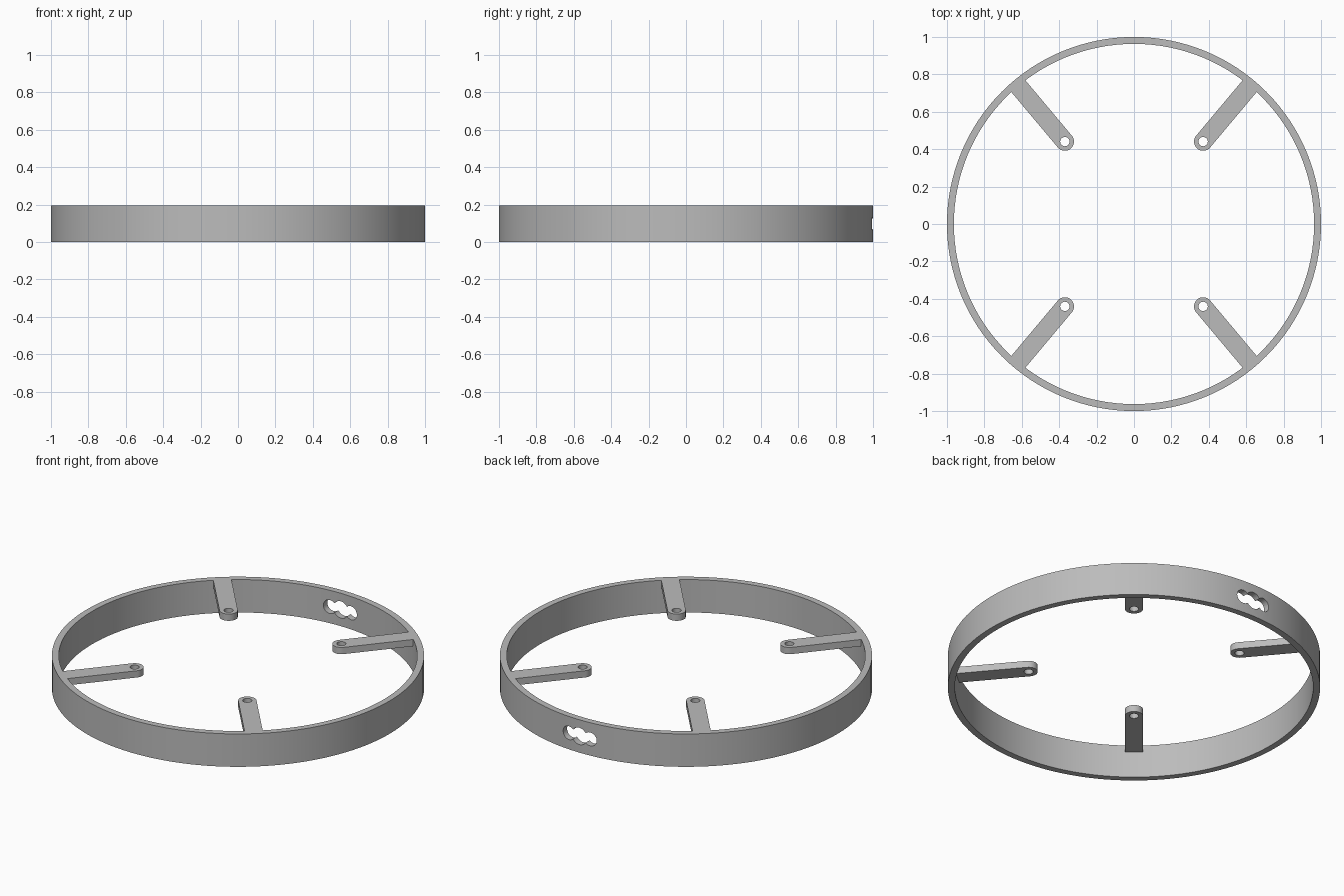
import bpy, bmesh
from math import sin, cos, pi, radians

cube = bpy.data.objects.get("Cube")
if cube:
    bpy.data.objects.remove(cube, do_unlink=True)

HEIGHT, OUTER, INNER = 0.195, 1.0, 0.963
ARM_THICK, ARM_HALF, HOLE_DIST, HOLE_R = 0.04, 0.049, 0.575, 0.025

grey = bpy.data.materials.new("grey_plastic")
grey.use_nodes = True
colour = (0.5, 0.5, 0.5, 1)
grey.diffuse_color = colour
grey.node_tree.nodes["Principled BSDF"].inputs["Base Color"].default_value = colour


def circle(radius, steps, cx=0.0, cy=0.0):
    return [(cx + radius * cos(2 * pi * i / steps), cy + radius * sin(2 * pi * i / steps))
            for i in range(steps)]


def prism(name, outline, z0, z1):
    """Extrude a flat outline between two heights."""
    bm = bmesh.new()
    face = bm.faces.new([bm.verts.new((x, y, z0)) for x, y in outline])
    top = bmesh.ops.extrude_face_region(bm, geom=[face])["geom"]
    bmesh.ops.translate(bm, vec=(0, 0, z1 - z0),
                        verts=[v for v in top if isinstance(v, bmesh.types.BMVert)])
    bmesh.ops.recalc_face_normals(bm, faces=bm.faces)
    mesh = bpy.data.meshes.new(name)
    bm.to_mesh(mesh)
    bm.free()
    mesh.materials.append(grey)
    obj = bpy.data.objects.new(name, mesh)
    bpy.context.collection.objects.link(obj)
    return obj


def combine(target, tool, operation):
    """Apply a boolean, then discard the tool object."""
    mod = target.modifiers.new(operation.lower(), "BOOLEAN")
    mod.object, mod.operation, mod.solver = tool, operation, "EXACT"
    bpy.context.view_layer.objects.active = target
    bpy.ops.object.modifier_apply(modifier=mod.name)
    bpy.data.objects.remove(tool, do_unlink=True)


# Ring wall
ring = prism("mounting_ring", circle(OUTER, 128), 0, HEIGHT)
combine(ring, prism("bore_cutter", circle(INNER, 128), -0.1, HEIGHT + 0.1), "DIFFERENCE")

# Four round-ended arms, flush with the top rim, each with a screw hole
for angle in (50, 130, 230, 310):
    tip = [(HOLE_DIST + ARM_HALF * cos(t), ARM_HALF * sin(t))
           for t in (pi / 2 + pi * i / 16 for i in range(17))]
    outline = tip + [(0.98, -ARM_HALF), (0.98, ARM_HALF)]
    arm = prism("arm", outline, HEIGHT - ARM_THICK, HEIGHT)
    hole = prism("screw_hole_cutter", circle(HOLE_R, 24, HOLE_DIST), 0, HEIGHT + 0.1)
    combine(arm, hole, "DIFFERENCE")
    arm.rotation_euler.z = radians(angle)
    bpy.context.view_layer.update()
    combine(ring, arm, "UNION")

# Three-lobed cable opening in the back wall
for x, radius in ((0, 0.05), (-0.07, 0.04), (0.07, 0.04)):
    lobe = prism("opening_cutter", circle(radius, 32), -0.15, 0.15)
    lobe.rotation_euler.x = pi / 2
    lobe.location = (x, 0.98, HEIGHT / 2)
    bpy.context.view_layer.update()
    combine(ring, lobe, "DIFFERENCE")

# Smooth curved walls, crisp rims
bpy.ops.object.select_all(action="DESELECT")
ring.select_set(True)
bpy.context.view_layer.objects.active = ring
bpy.ops.object.shade_smooth_by_angle(angle=radians(30))
